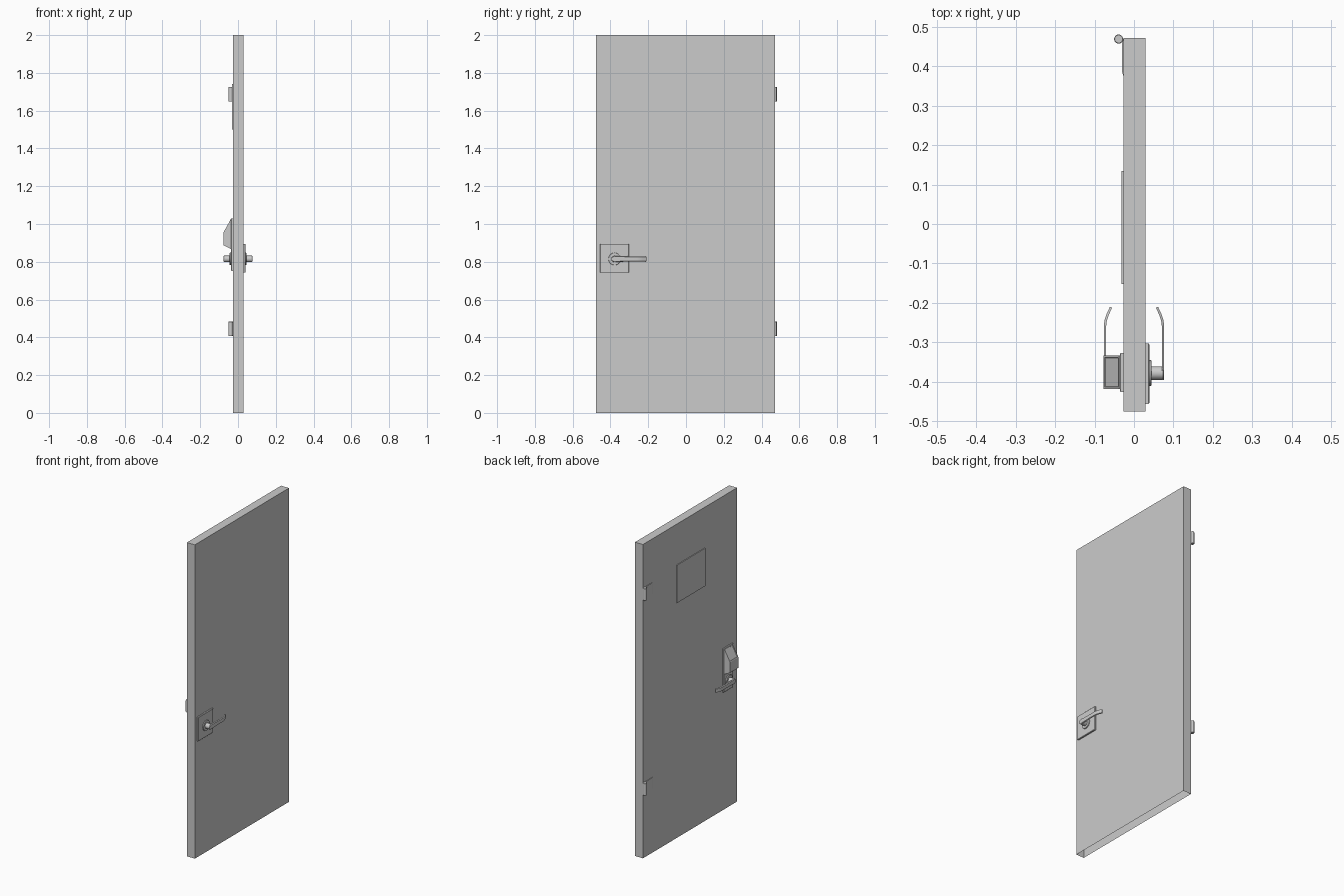
import bpy, bmesh, math
from mathutils import Matrix, Vector

if "Cube" in bpy.data.objects:
    bpy.data.objects.remove(bpy.data.objects["Cube"])


def finish(bm, name, bevel=0.0, smooth=False):
    bmesh.ops.recalc_face_normals(bm, faces=bm.faces[:])
    me = bpy.data.meshes.new(name)
    bm.to_mesh(me)
    bm.free()
    ob = bpy.data.objects.new(name, me)
    bpy.context.collection.objects.link(ob)
    if bevel:
        m = ob.modifiers.new("bevel", 'BEVEL')
        m.width = bevel
        m.segments = 1
    if smooth:
        bpy.context.view_layer.objects.active = ob
        ob.select_set(True)
        bpy.ops.object.shade_smooth_by_angle(angle=math.radians(35))
        ob.select_set(False)
    return ob


def box_bm(lo, hi):
    bm = bmesh.new()
    bmesh.ops.create_cube(bm, size=1)
    lo, hi = Vector(lo), Vector(hi)
    for v in bm.verts:
        v.co = Vector([(v.co[i] + 0.5) * (hi[i] - lo[i]) + lo[i] for i in range(3)])
    return bm


def plate(name, lo, hi, side, lip=0.003):
    # plate lying on the door, its outward face (side = +1/-1 in x) chamfered inward
    bm = box_bm(lo, hi)
    cy, cz = (lo[1] + hi[1]) / 2, (lo[2] + hi[2]) / 2
    outer = [f for f in bm.faces if f.calc_center_median().x * side > max(side * lo[0], side * hi[0]) - 1e-5]
    bmesh.ops.inset_region(bm, faces=outer, thickness=lip, depth=0)
    for v in outer[0].verts:
        v.co.x += side * lip * 0.6
    return finish(bm, name)


def cylinder(name, axis, centre, radius, length, segs=24):
    bm = bmesh.new()
    bmesh.ops.create_cone(bm, cap_ends=True, segments=segs, radius1=radius, radius2=radius, depth=length)
    if axis == 'X':
        bm.transform(Matrix.Rotation(math.pi / 2, 4, 'Y'))
    bm.transform(Matrix.Translation(centre))
    return finish(bm, name, bevel=0.0015, smooth=True)


HX0, HX1 = -0.027, 0.029
HY, HZ = -0.378, 0.815

# door slab, open underneath
bm = box_bm((HX0, -0.476, 0), (HX1, 0.472, 2))
bottom = [f for f in bm.faces if f.calc_center_median().z < 1e-4]
bmesh.ops.delete(bm, geom=bottom, context='FACES_ONLY')
finish(bm, "door_slab")

# sign panel on the back face
finish(box_bm((-0.032, -0.152, 1.50), (HX0, 0.134, 1.741)), "sign_panel")

# hinges: knuckle with a tapered leaf
for n, z in (("upper", 1.687), ("lower", 0.445)):
    cylinder(n + "_hinge_knuckle", 'Z', (-0.039, 0.469, z), 0.0115, 0.078, 20)
    bm = bmesh.new()
    pts = [(HX0, 0.469), (-0.031, 0.469), (-0.031, 0.388), (HX0, 0.376)]
    f = bm.faces.new([bm.verts.new((x, y, z - 0.036)) for x, y in pts])
    r = bmesh.ops.extrude_face_region(bm, geom=[f])
    bmesh.ops.translate(bm, vec=(0, 0, 0.072), verts=[v for v in r["geom"] if isinstance(v, bmesh.types.BMVert)])
    finish(bm, n + "_hinge_leaf")


def lever_set(name, side):
    # rosette, spindle and curved lever, mirrored by side
    start = (HX1 if side > 0 else -HX0) - 0.002
    for part, r, end in (("rosette", 0.033, 0.044), ("spindle", 0.017, 0.075)):
        cylinder(f"{name}_{part}", 'X', (side * (start + end) / 2, HY, HZ), r, end - start, 28)
    # stations along the lever: y, outer x, half height
    st = [(-0.395, 0.0765, 0.006), (-0.390, 0.0765, 0.012), (-0.378, 0.0765, 0.017),
          (-0.360, 0.0765, 0.0155), (-0.300, 0.0765, 0.014), (-0.258, 0.0765, 0.014),
          (-0.243, 0.0745, 0.014), (-0.228, 0.0695, 0.014), (-0.210, 0.0610, 0.0135)]
    bm = bmesh.new()
    rings = []
    for i, (y, x, h) in enumerate(st):
        a, b = st[max(i - 1, 0)], st[min(i + 1, len(st) - 1)]
        t = Vector((b[1] - a[1], b[0] - a[0])).normalized()
        xi, yi = x - t.y * 0.006, y + t.x * 0.006
        rings.append([bm.verts.new((side * px, py, HZ + pz)) for px, py, pz in
                      ((x, y, h - 0.003), (x, y, 0.003 - h), (xi, yi, -h), (xi, yi, h))])
    for p, q in zip(rings, rings[1:]):
        for k in range(4):
            bm.faces.new((p[k], p[(k + 1) % 4], q[(k + 1) % 4], q[k]))
    bm.faces.new(rings[0])
    bm.faces.new(rings[-1])
    finish(bm, name + "_lever", smooth=True)


lever_set("front_handle", 1)
lever_set("back_handle", -1)

# square escutcheon on the front, tall one on the back
plate("front_escutcheon", (HX1, -0.456, 0.742), (0.037, -0.303, 0.895), 1)
plate("back_escutcheon", (-0.034, -0.426, 0.752), (HX0, -0.327, 1.03), -1)

# keypad lock housing: side profile extruded across, with a recessed sloping face
bm = bmesh.new()
prof = [(-0.030, 1.026), (-0.038, 1.026), (-0.077, 0.955), (-0.077, 0.888), (-0.038, 0.868), (-0.030, 0.868)]
f = bm.faces.new([bm.verts.new((x, -0.418, z)) for x, z in prof])
r = bmesh.ops.extrude_face_region(bm, geom=[f])
bmesh.ops.translate(bm, vec=(0, 0.084, 0), verts=[v for v in r["geom"] if isinstance(v, bmesh.types.BMVert)])
bmesh.ops.recalc_face_normals(bm, faces=bm.faces[:])
slope = [f for f in bm.faces if f.normal.x < -0.5 and f.normal.z > 0.3]
bmesh.ops.inset_region(bm, faces=slope, thickness=0.007, depth=0)
bmesh.ops.inset_region(bm, faces=slope, thickness=0.001, depth=-0.003)
finish(bm, "lock_housing")
